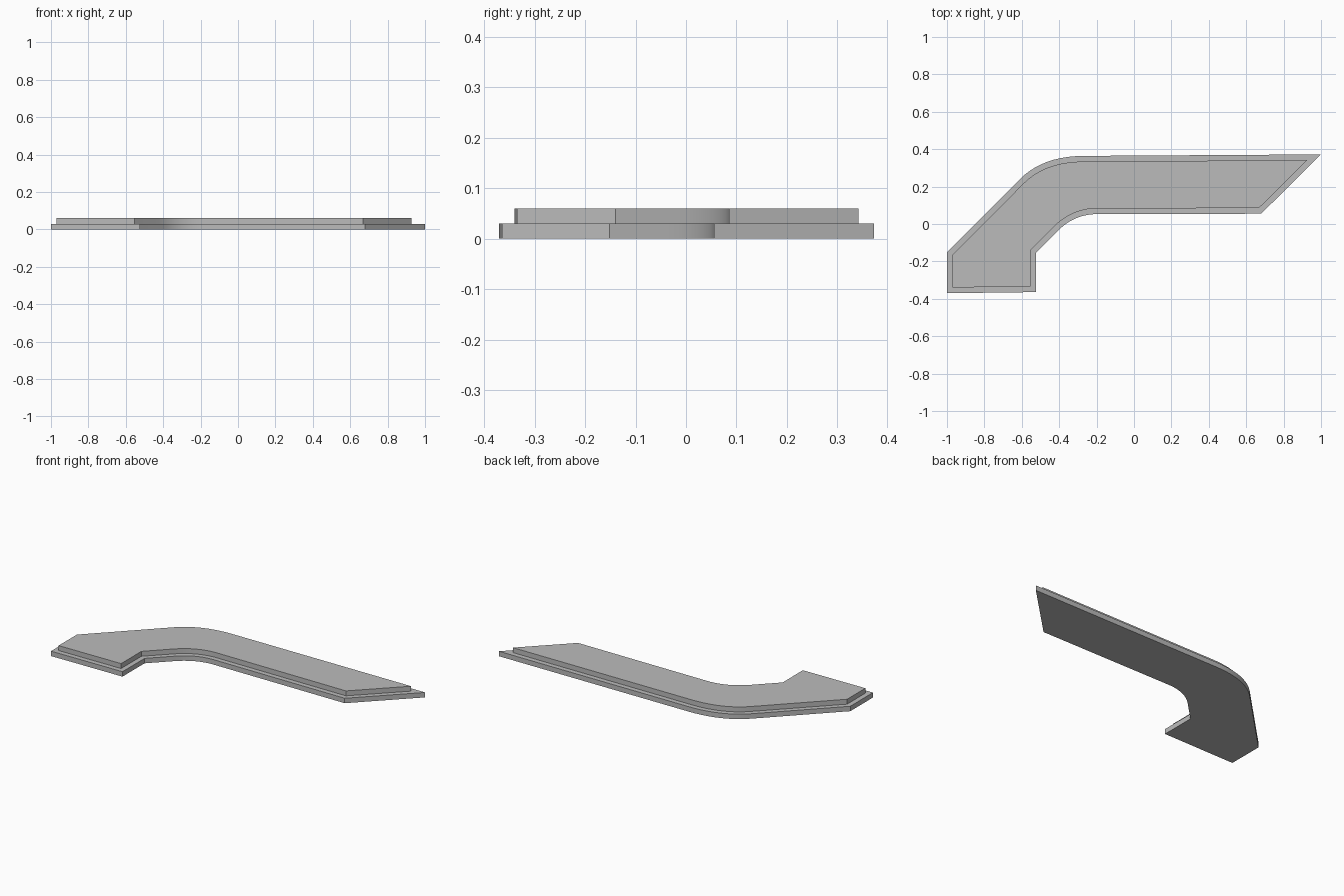
import bpy, bmesh, math
from mathutils import Vector

cube = bpy.data.objects.get("Cube")
if cube:
    bpy.data.objects.remove(cube, do_unlink=True)

LAYER = 0.03   # thickness of each slab
RIM = 0.03     # width of the ledge around the raised panel

grey = bpy.data.materials.new("plain_grey")
grey.use_nodes = True
colour = (0.5, 0.5, 0.5, 1)
grey.diffuse_color = colour
grey.node_tree.nodes["Principled BSDF"].inputs["Base Color"].default_value = colour


def bend(start, corner, end, steps=10):
    """Rounded corner between two straight edges."""
    a, b, c = Vector(start), Vector(corner), Vector(end)
    ts = [i / steps for i in range(steps + 1)]
    return [a * (1 - t) ** 2 + b * 2 * t * (1 - t) + c * t * t for t in ts]


def inset(points, distance):
    """Mitred inward offset of a counter-clockwise outline."""
    result = []
    for i, p in enumerate(points):
        d1 = (p - points[i - 1]).normalized()
        d2 = (points[(i + 1) % len(points)] - p).normalized()
        n1, n2 = Vector((-d1.y, d1.x)), Vector((-d2.y, d2.x))
        result.append(p + (n1 + n2) * distance / (1 + n1.dot(n2)))
    return result


def slab(name, outline, z):
    """Extrude a flat outline into one layer."""
    bm = bmesh.new()
    face = bm.faces.new([bm.verts.new((p.x, p.y, z)) for p in outline])
    top = bmesh.ops.extrude_face_region(bm, geom=[face], use_keep_orig=True)["geom"]
    bmesh.ops.translate(bm, vec=(0, 0, LAYER),
                        verts=[g for g in top if isinstance(g, bmesh.types.BMVert)])
    bmesh.ops.recalc_face_normals(bm, faces=bm.faces)
    mesh = bpy.data.meshes.new(name)
    bm.to_mesh(mesh)
    bm.free()
    mesh.materials.append(grey)
    obj = bpy.data.objects.new(name, mesh)
    bpy.context.collection.objects.link(obj)
    bpy.ops.object.select_all(action="DESELECT")
    obj.select_set(True)
    bpy.context.view_layer.objects.active = obj
    bpy.ops.object.shade_smooth_by_angle(angle=math.radians(25))
    return obj


# Bent strip outline: square foot, diagonal arm, long bar with slanted end
outline = [Vector((-1, -0.37)), Vector((-0.523, -0.364)), Vector((-0.523, -0.152))]
outline += bend((-0.405, -0.034), (-0.318, 0.052), (-0.2, 0.053))
outline += [Vector((0.68, 0.055)), Vector((1, 0.372))]
outline += bend((-0.27, 0.364), (-0.487, 0.363), (-0.61, 0.24))
outline += [Vector((-1, -0.152))]

slab("base_plate", outline, 0)
slab("raised_panel", inset(outline, RIM), LAYER)
